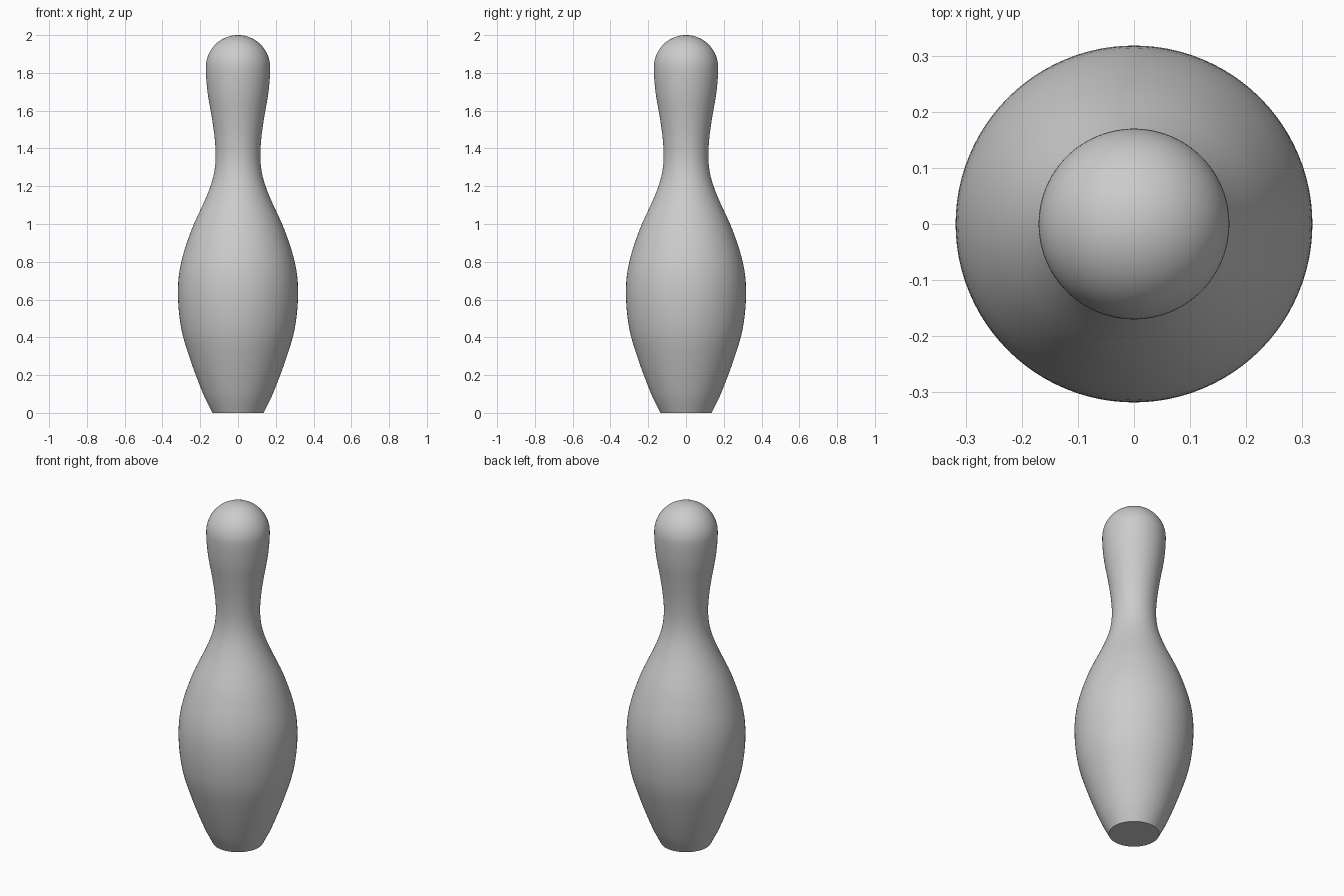
import bpy, bmesh, math

if "Cube" in bpy.data.objects:
    bpy.data.objects.remove(bpy.data.objects["Cube"])

SIDES = 96
HEAD_R = 0.17
HEAD_Z = 2.0 - HEAD_R

# Body profile (z, radius), from base to the middle of the head
KEYS = [(0, 0.135), (0.1, 0.184), (0.3, 0.259), (0.45, 0.301), (0.63, 0.318),
        (0.783, 0.304), (0.967, 0.247), (1.15, 0.165), (1.25, 0.131),
        (1.345, 0.1185), (1.45, 0.123), (1.567, 0.139), (1.683, 0.159),
        (1.77, 0.168), (HEAD_Z, HEAD_R)]


def slope(i):
    if i == len(KEYS) - 1:
        return 0.0
    a, b = KEYS[max(i - 1, 0)], KEYS[i + 1]
    return (b[1] - a[1]) / (b[0] - a[0])


def smooth_profile(steps=5):
    """Hermite curve through the keys, then a round head."""
    pts = []
    for i in range(len(KEYS) - 1):
        (z0, r0), (z1, r1) = KEYS[i], KEYS[i + 1]
        h = z1 - z0
        for k in range(steps):
            t = k / steps
            r = ((2*t**3 - 3*t**2 + 1) * r0 + (t**3 - 2*t**2 + t) * h * slope(i)
                 + (3*t**2 - 2*t**3) * r1 + (t**3 - t**2) * h * slope(i + 1))
            pts.append((r, z0 + h * t))
    for k in range(24):
        a = math.pi / 2 * k / 24
        pts.append((HEAD_R * math.cos(a), HEAD_Z + HEAD_R * math.sin(a)))
    return pts


# Lathe the profile into rings
bm = bmesh.new()
rings = []
for r, z in smooth_profile():
    rings.append([bm.verts.new((r * math.cos(2 * math.pi * s / SIDES),
                                r * math.sin(2 * math.pi * s / SIDES), z))
                  for s in range(SIDES)])
for lo, hi in zip(rings, rings[1:]):
    for s in range(SIDES):
        n = (s + 1) % SIDES
        bm.faces.new((lo[s], lo[n], hi[n], hi[s]))

# Flat base and crown tip
bm.faces.new(rings[0][::-1])
tip = bm.verts.new((0, 0, 2.0))
for s in range(SIDES):
    bm.faces.new((rings[-1][s], rings[-1][(s + 1) % SIDES], tip))

mesh = bpy.data.meshes.new("bowling_pin")
bm.to_mesh(mesh)
bm.free()
pin = bpy.data.objects.new("bowling_pin", mesh)
bpy.context.collection.objects.link(pin)
bpy.context.view_layer.objects.active = pin
pin.select_set(True)
bpy.ops.object.shade_smooth_by_angle(angle=math.radians(35))
